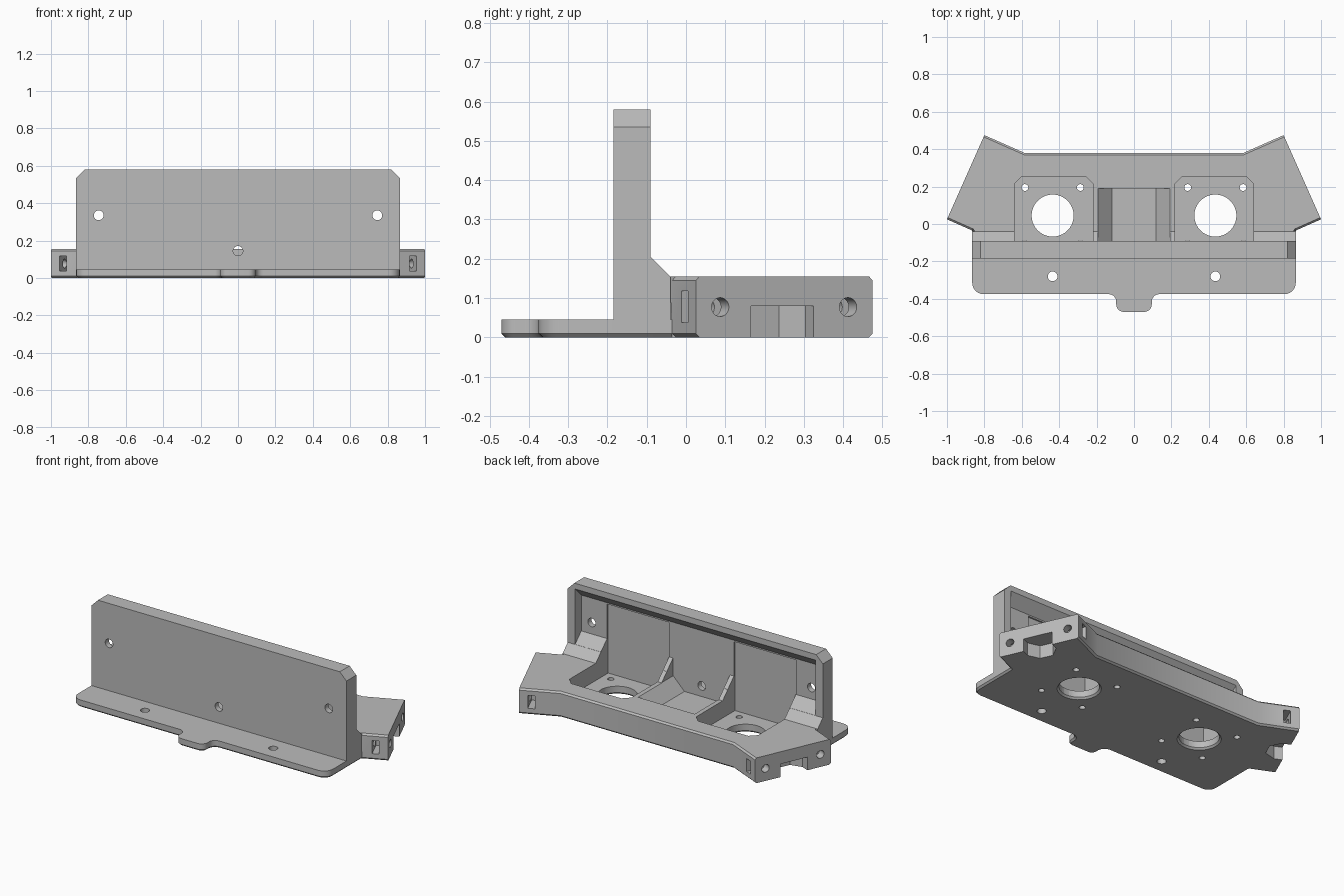
import bpy, bmesh
from mathutils import Vector

if "Cube" in bpy.data.objects:
    bpy.data.objects.remove(bpy.data.objects["Cube"], do_unlink=True)

grey = bpy.data.materials.new("plain_grey")
grey.use_nodes = True
COLOUR = (0.5, 0.5, 0.5, 1)
grey.diffuse_color = COLOUR
grey.node_tree.nodes["Principled BSDF"].inputs["Base Color"].default_value = COLOUR


def finish(name, bm):
    bmesh.ops.recalc_face_normals(bm, faces=bm.faces)
    mesh = bpy.data.meshes.new(name)
    bm.to_mesh(mesh)
    bm.free()
    mesh.materials.append(grey)
    ob = bpy.data.objects.new(name, mesh)
    bpy.context.collection.objects.link(ob)
    return ob


def prism(name, pts, axis, lo, hi, bevels=()):
    """Extrude a 2D outline along an axis, then bevel the edges picked by each test."""
    place = {"x": lambda p, t: (t, p[0], p[1]),
             "y": lambda p, t: (p[0], t, p[1]),
             "z": lambda p, t: (p[0], p[1], t)}[axis]
    bm = bmesh.new()
    low = [bm.verts.new(place(p, lo)) for p in pts]
    high = [bm.verts.new(place(p, hi)) for p in pts]
    bm.faces.new(low)
    bm.faces.new(high)
    for i in range(len(pts)):
        j = (i + 1) % len(pts)
        bm.faces.new((low[i], low[j], high[j], high[i]))
    bmesh.ops.recalc_face_normals(bm, faces=bm.faces)
    for test, offset, segments in bevels:
        edges = [e for e in bm.edges if test(e.verts[0].co, e.verts[1].co)]
        bmesh.ops.bevel(bm, geom=edges, offset=offset, offset_type='OFFSET',
                        segments=segments, profile=0.5, affect='EDGES')
    return finish(name, bm)


def rod(name, start, end, radius, end_radius=None):
    start, end = Vector(start), Vector(end)
    axis = end - start
    bm = bmesh.new()
    bmesh.ops.create_cone(bm, cap_ends=True, segments=40, radius1=radius,
                          radius2=end_radius or radius, depth=axis.length)
    bmesh.ops.rotate(bm, verts=bm.verts, matrix=axis.to_track_quat('Z', 'Y').to_matrix())
    bmesh.ops.translate(bm, verts=bm.verts, vec=(start + end) / 2)
    return finish(name, bm)


def both_sides(half):
    return half + [(-x, y) for x, y in reversed(half)]


def upright(a, b):
    return abs(a.z - b.z) > 0.03


# Front flange with rounded corners and a centre tab
flange = prism("mounting_bracket", both_sides(
    [(0.865, -0.036), (0.865, -0.375), (0.095, -0.375), (0.095, -0.47)]), "z", 0, 0.045, [
    (lambda a, b: upright(a, b) and a.y < -0.3 and abs(a.x) > 0.5, 0.06, 6),
    (lambda a, b: upright(a, b) and abs(a.x) < 0.2, 0.04, 6),
    (lambda a, b: max(a.z, b.z) < 0.001 and min(a.y, b.y) < -0.04, 0.01, 1)])

# Upright wall with a sloped foot and clipped top corners
wall = prism("upright_wall", [(-0.185, 0.02), (-0.185, 0.58), (-0.09, 0.58), (-0.09, 0.205),
                              (-0.04, 0.155), (-0.04, 0.02)], "x", -0.865, 0.865, [
    (lambda a, b: min(a.z, b.z) > 0.57 and abs(a.x - b.x) < 0.01, 0.045, 1)])

# Rear body with splayed ends
body = prism("rear_body", both_sides(
    [(0.85, -0.1), (0.85, -0.042), (0.865, -0.035), (1, 0.025), (0.8, 0.475), (0.585, 0.38)]),
    "z", 0, 0.155, [
    (lambda a, b: abs(a.z - b.z) < 0.01 and (
        min(a.y, b.y) > 0.3 or (min(abs(a.x), abs(b.x)) > 0.86 and max(a.y, b.y) < 0.1)), 0.01, 1)])

cutters = []


def cut(ob):
    ob.hide_render = True
    cutters.append(ob)


# Hollow back of the wall, sloped at top and bottom
cut(prism("wall_recess", [(-0.15, 0.265), (-0.15, 0.485), (-0.08, 0.555), (-0.08, 0.196)],
          "x", -0.815, 0.815))
# Centre trough with sloped sides
cut(prism("centre_trough", both_sides([(0.117, 0.08), (0.193, 0.156), (0.193, 0.45)]),
          "y", -0.152, 0.19))
cut(rod("centre_hole", (0, -0.3, 0.145), (0, 0, 0.145), 0.026))

for side in (1, -1):
    # Square pocket with a large round opening and four screw holes
    pocket = [(0.22, -0.16), (0.22, 0.215), (0.26, 0.255), (0.6, 0.255), (0.64, 0.215), (0.64, -0.16)]
    cut(prism("pocket", [(side * x, y) for x, y in pocket], "z", 0.05, 0.476))
    cx, cy = side * 0.435, 0.045
    cut(rod("round_opening", (cx, cy, -0.1), (cx, cy, 0.1), 0.1125))
    cut(rod("opening_chamfer", (cx, cy, -0.005), (cx, cy, 0.012), 0.128, 0.111))
    for dx in (-0.148, 0.148):
        for dy in (-0.15, 0.15):
            cut(rod("floor_screw_hole", (cx + dx, cy + dy, -0.1), (cx + dx, cy + dy, 0.1), 0.018))

    # Flange and wall holes
    cut(rod("flange_hole", (cx, -0.28, -0.1), (cx, -0.28, 0.1), 0.026))
    cut(rod("wall_hole", (side * 0.745, -0.3, 0.335), (side * 0.745, -0.05, 0.335), 0.026))

    # Splayed end: positions given as depth inward and distance along the end face
    corner = Vector((1, 0.025))
    along = (Vector((0.8, 0.475)) - corner).normalized()
    inward = Vector((-along.y, along.x))

    def end_point(depth, run):
        p = corner + inward * depth + along * run
        return side * p.x, p.y

    notch = [(-0.05, 0.153), (0.05, 0.153), (0.11, 0.2), (0.11, 0.281), (0.05, 0.328), (-0.05, 0.328)]
    cut(prism("end_notch", [end_point(*p) for p in notch], "z", -0.05, 0.08))
    for run, slot_lo, slot_hi in ((0.068, -0.05, 0.11), (0.424, 0.382, 0.55)):
        cut(rod("end_screw_hole", (*end_point(-0.05, run), 0.077),
                (*end_point(0.2, run), 0.077), 0.024))
        slot = [(0.05, slot_lo), (0.09, slot_lo), (0.09, slot_hi), (0.05, slot_hi)]
        cut(prism("nut_slot", [end_point(*p) for p in slot], "z", 0.038, 0.118))

# Merge the solids, subtract the openings
bpy.context.view_layer.update()
bpy.context.view_layer.objects.active = flange
flange.select_set(True)
for operation, tools in (('UNION', [wall, body]), ('DIFFERENCE', cutters)):
    for tool in tools:
        mod = flange.modifiers.new(tool.name, 'BOOLEAN')
        mod.operation = operation
        mod.solver = 'EXACT'
        mod.object = tool
        bpy.ops.object.modifier_apply(modifier=mod.name)
        bpy.data.objects.remove(tool, do_unlink=True)

bpy.ops.object.shade_smooth_by_angle(angle=0.5)
